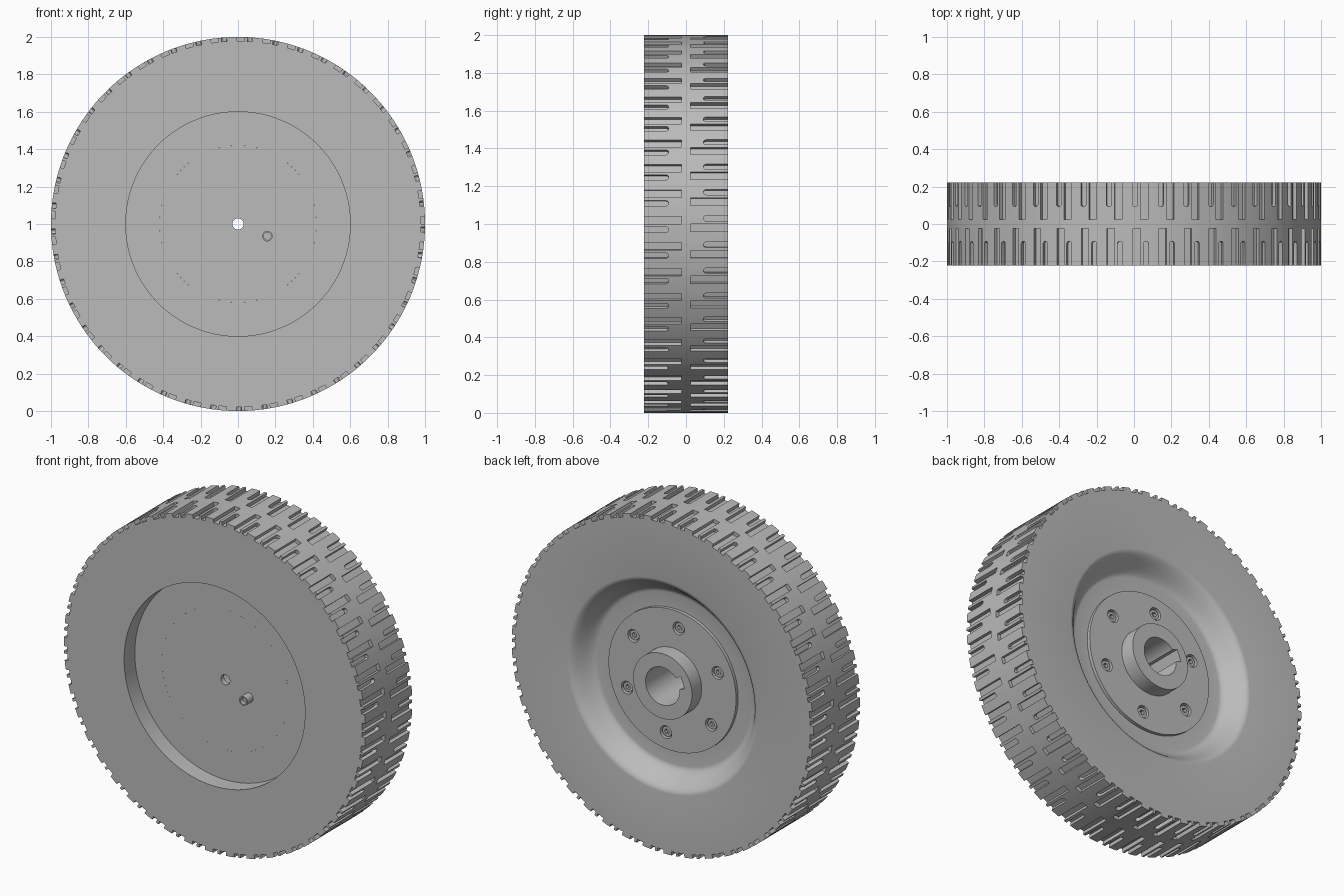
import bpy, bmesh, math
from mathutils import Matrix, Vector

if "Cube" in bpy.data.objects:
    bpy.data.objects.remove(bpy.data.objects["Cube"])

HALF = 0.222          # half of the wheel width
FLOOR = -0.12         # front recess floor
CENTRE = Vector((0, 0, 1))

grey = bpy.data.materials.new("mid_grey")
grey.diffuse_color = (0.5, 0.5, 0.5, 1)
grey.use_nodes = True
grey.node_tree.nodes["Principled BSDF"].inputs["Base Color"].default_value = grey.diffuse_color


def make_object(name, bm):
    bmesh.ops.recalc_face_normals(bm, faces=bm.faces)
    me = bpy.data.meshes.new(name)
    bm.to_mesh(me)
    bm.free()
    me.materials.append(grey)
    ob = bpy.data.objects.new(name, me)
    bpy.context.collection.objects.link(ob)
    return ob


def revolve(name, profile, segments):
    """Spin a closed (radius, y) profile round the axle."""
    bm = bmesh.new()
    rings = []
    for i in range(segments):
        a = 2 * math.pi * i / segments
        rings.append([bm.verts.new((r * math.cos(a), y, 1 + r * math.sin(a)))
                      for r, y in profile])
    n = len(profile)
    for i in range(segments):
        p, q = rings[i], rings[(i + 1) % segments]
        for j in range(n):
            k = (j + 1) % n
            bm.faces.new((p[j], p[k], q[k], q[j]))
    return make_object(name, bm)


def prism(bm, outline, height, matrix):
    """Extrude a local xy outline along local z, then place it."""
    low = [bm.verts.new(matrix @ Vector((x, y, 0))) for x, y in outline]
    top = [bm.verts.new(matrix @ Vector((x, y, height))) for x, y in outline]
    bm.faces.new(low[::-1])
    bm.faces.new(top)
    n = len(low)
    for i in range(n):
        j = (i + 1) % n
        bm.faces.new((low[i], low[j], top[j], top[i]))


def radial(angle, radius):
    """Local z points outward at the angle, local y runs along the axle."""
    a = math.radians(angle)
    z = Vector((math.cos(a), 0, math.sin(a)))
    y = Vector((0, 1, 0))
    x = y.cross(z)
    m = Matrix((x, y, z)).transposed().to_4x4()
    return Matrix.Translation(CENTRE + z * radius) @ m


def axial(angle, radius, y):
    """Local z points backward along the axle."""
    a = math.radians(angle)
    p = CENTRE + Vector((radius * math.cos(a), y, radius * math.sin(a)))
    return Matrix.Translation(p) @ Matrix.Rotation(-math.pi / 2, 4, 'X')


def circle(r, n=20):
    return [(r * math.cos(2 * math.pi * i / n), r * math.sin(2 * math.pi * i / n))
            for i in range(n)]


def cut(ob, bm):
    cutter = make_object("cutter", bm)
    cutter.hide_render = True
    mod = ob.modifiers.new("cut", 'BOOLEAN')
    mod.operation = 'DIFFERENCE'
    mod.solver = 'EXACT'
    mod.object = cutter
    bpy.context.view_layer.objects.active = ob
    bpy.ops.object.modifier_apply(modifier=mod.name)
    bpy.data.objects.remove(cutter)


# Tire with a stepped front recess and a rounded rear dish
dish = []
for i in range(13):
    t = i / 12
    dish.append((0.635 - 0.125 * t,
                 HALF - 0.112 * (0.5 - 0.5 * math.cos(math.pi * t))))
tire = revolve("tire", [(1, -HALF), (1, HALF)] + dish +
               [(0.42, 0.11), (0.42, FLOOR), (0.6, FLOOR), (0.6, -HALF)], 180)

# Tread grooves: alternating long square and short round-ended slots
bm = bmesh.new()
for side in (-1, 1):
    for k in range(45):
        w, inner = 0.02, 0.025
        long_slot = [(-w, side * inner), (w, side * inner),
                     (w, side * 0.3), (-w, side * 0.3)]
        prism(bm, long_slot, 0.08, radial(-1.2 * side + 8 * k, 0.978))
        w, inner = 0.014, 0.092
        tip = [(-w * math.cos(math.pi * i / 6),
                side * (inner + w - w * math.sin(math.pi * i / 6))) for i in range(7)]
        prism(bm, tip + [(w, side * 0.3), (-w, side * 0.3)], 0.08,
              radial(1.7 * side + 8 * k, 0.978))
cut(tire, bm)

# Hub: bolted plate, raised collar, blind bore and small axle hole
hub = revolve("hub", [(0.423, 0.13), (0.195, 0.13), (0.195, HALF), (0.113, HALF),
                      (0.113, -0.09), (0.03, -0.09), (0.03, FLOOR),
                      (0.42, FLOOR), (0.42, 0.1), (0.423, 0.1)], 96)

# Keyway in the bore and bolt holes in the plate
KEY = 157.5
bm = bmesh.new()
prism(bm, [(-0.035, -0.085), (0.035, -0.085), (0.035, 0.3), (-0.035, 0.3)],
      0.06, radial(KEY, 0.085))
for k in range(6):
    prism(bm, circle(0.038), 0.1, axial(KEY + 60 * k, 0.325, 0.095))
cut(hub, bm)

# Bolts sunk into the plate, each with a hexagonal socket
bm = bmesh.new()
for k in range(6):
    prism(bm, circle(0.03), 0.035, axial(KEY + 60 * k, 0.325, 0.085))
bolts = make_object("bolts", bm)
bm = bmesh.new()
for k in range(6):
    prism(bm, circle(0.016, 6), 0.05, axial(KEY + 60 * k, 0.325, 0.1))
cut(bolts, bm)

# Hollow pin standing on the front floor
bm = bmesh.new()
prism(bm, circle(0.028, 24), 0.06, axial(-22.5, 0.17, FLOOR - 0.055))
pin = make_object("front_pin", bm)
bm = bmesh.new()
prism(bm, circle(0.02, 24), 0.06, axial(-22.5, 0.17, FLOOR - 0.09))
cut(pin, bm)

# Smooth the round surfaces and keep the edges crisp
bpy.ops.object.select_all(action='DESELECT')
for ob in (tire, hub, bolts, pin):
    ob.select_set(True)
bpy.context.view_layer.objects.active = tire
bpy.ops.object.shade_smooth_by_angle(angle=math.radians(30))
